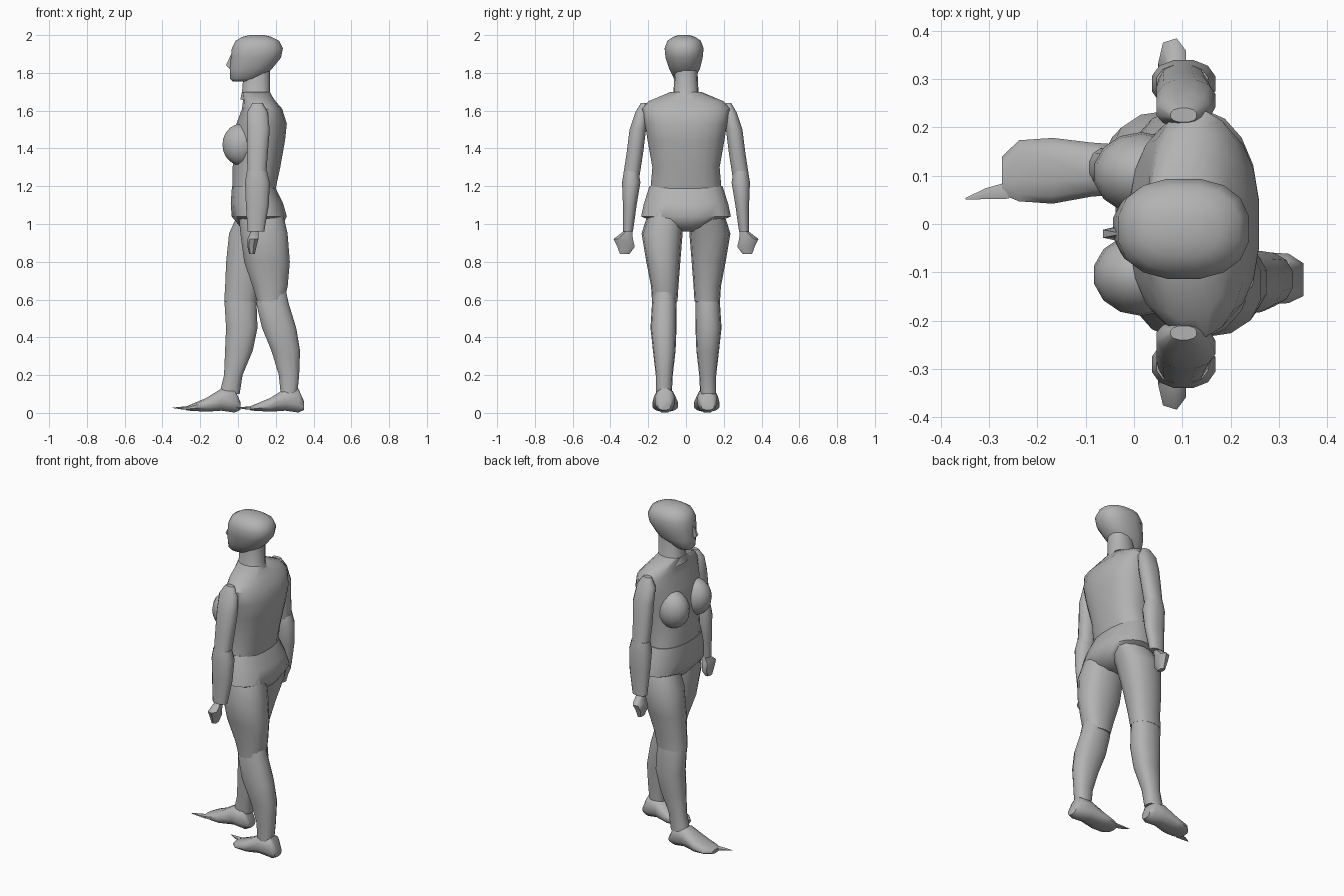
import bpy
import bmesh
import math
from mathutils import Vector

if "Cube" in bpy.data.objects:
    bpy.data.objects.remove(bpy.data.objects["Cube"], do_unlink=True)

# Single matte colour for the whole mannequin
GREY = (0.45, 0.45, 0.45, 1)
grey = bpy.data.materials.new("neutral grey")
grey.use_nodes = True
grey.diffuse_color = GREY
grey.node_tree.nodes["Principled BSDF"].inputs["Base Color"].default_value = GREY


def finish(name, bm, angle=50):
    """Turn a bmesh into a smooth shaded object."""
    bmesh.ops.recalc_face_normals(bm, faces=bm.faces)
    mesh = bpy.data.meshes.new(name)
    bm.to_mesh(mesh)
    bm.free()
    mesh.materials.append(grey)
    obj = bpy.data.objects.new(name, mesh)
    bpy.context.collection.objects.link(obj)
    bpy.ops.object.select_all(action="DESELECT")
    obj.select_set(True)
    bpy.context.view_layer.objects.active = obj
    bpy.ops.object.shade_smooth_by_angle(angle=math.radians(angle))
    return obj


def loft(name, rows, sides=14, along="z", power=0.85, flip=1, shift=0):
    """Skin rounded sections; a row is position, then low and high of both other axes."""
    bm = bmesh.new()
    rings = []
    for pos, a0, a1, b0, b1 in rows:
        ring = []
        for i in range(sides):
            t = math.tau * (i + 0.5) / sides
            c, s = math.cos(t), math.sin(t)
            c = math.copysign(abs(c) ** power, c)
            s = math.copysign(abs(s) ** power, s)
            a = (a0 + a1) / 2 + c * (a1 - a0) / 2
            b = (b0 + b1) / 2 + s * (b1 - b0) / 2
            point = Vector((a, b, pos)) if along == "z" else Vector((pos, a, b))
            point.x += shift
            point.y *= flip
            ring.append(bm.verts.new(point))
        rings.append(ring)
    for low, high in zip(rings, rings[1:]):
        for i in range(sides):
            j = (i + 1) % sides
            bm.faces.new((low[i], low[j], high[j], high[i]))
    bm.faces.new(rings[0])
    bm.faces.new(rings[-1])
    return finish(name, bm)


def centred(rows):
    """Expand rows that give only a half width across y."""
    return [(z, x0, x1, -half, half) for z, x0, x1, half in rows]


def ellipsoid(name, centre, radii):
    bm = bmesh.new()
    bmesh.ops.create_uvsphere(bm, u_segments=14, v_segments=10, radius=1)
    for v in bm.verts:
        v.co = Vector(centre) + Vector(p * r for p, r in zip(v.co, radii))
    return finish(name, bm)


# Head, nose and neck (the figure walks towards -x)
loft("head", [
    (1.755, -.03, .06, -.045, .03),
    (1.77, -.045, .12, -.065, .045),
    (1.82, -.045, .18, -.09, .075),
    (1.88, -.04, .23, -.11, .09),
    (1.93, -.035, .24, -.115, .095),
    (1.97, -.015, .22, -.1, .08),
    (1.99, .02, .18, -.07, .05),
    (2, .06, .14, -.04, .02)], sides=16)
loft("nose", [
    (1.815, -.04, -.02, -.03, -.01),
    (1.84, -.068, 0, -.035, -.005),
    (1.9, -.038, 0, -.025, -.015)], sides=6)
loft("neck", centred([
    (1.66, .01, .19, .085),
    (1.7, .02, .17, .066),
    (1.83, .03, .17, .06)]))

# Torso and chest
loft("torso", centred([
    (1.185, -.03, .2, .19),
    (1.3, -.03, .225, .18),
    (1.44, -.015, .25, .205),
    (1.53, -.01, .26, .22),
    (1.61, .02, .235, .235),
    (1.65, .025, .2, .2),
    (1.7, .02, .165, .08)]), sides=20)
for side, flip in (("left", -1), ("right", 1)):
    ellipsoid(side + "_breast", (.015, flip * .105, 1.42), (.1, .085, .11))

# Pelvis with tapered crotch
loft("pelvis", centred([
    (.96, .06, .17, .05),
    (.985, .01, .23, .11),
    (1.04, -.035, .26, .24),
    (1.11, -.04, .24, .225),
    (1.2, -.033, .195, .195)]), sides=20)

# Arms and hands, mirrored across the body
for side, flip in (("left", -1), ("right", 1)):
    loft(side + "_upper_arm", [
        (1.25, .05, .15, .245, .335),
        (1.38, .045, .16, .225, .315),
        (1.5, .045, .17, .21, .3),
        (1.59, .045, .16, .2, .27),
        (1.64, .075, .13, .21, .24)], sides=12, flip=flip)
    loft(side + "_forearm", [
        (.96, .05, .14, .28, .335),
        (1.1, .04, .165, .26, .335),
        (1.22, .035, .17, .24, .34),
        (1.28, .045, .155, .25, .33)], sides=12, flip=flip)
    loft(side + "_hand", [
        (.84, .06, .09, .3, .35),
        (.88, .05, .1, .27, .365),
        (.92, .05, .11, .28, .385),
        (.97, .07, .11, .285, .32)], sides=7, flip=flip)

# Legs share widths and heights, while the stride sets depth
THIGH = [(.59, .045, .18), (.67, .04, .185), (.8, .03, .21), (.95, .018, .235), (1.06, .01, .2)]
SHIN = [(.1, .075, .16), (.2, .07, .16), (.33, .055, .175), (.45, .05, .188), (.58, .05, .18), (.67, .06, .17)]
STRIDES = {
    "right": (1, 0.012,
              [(-.075, .1), (-.07, .115), (-.065, .15), (-.05, .2), (0, .24)],
              [(-.1, .01), (-.075, .025), (-.07, .08), (-.065, .105), (-.073, .1), (-.06, .09)]),
    "left": (-1, 0.35,
             [(.1, .245), (.075, .265), (.03, .277), (.01, .265), (0, .24)],
             [(.225, .315), (.215, .325), (.175, .33), (.125, .31), (.095, .27), (.12, .25)]),
}
for side, (flip, heel, thigh_depth, shin_depth) in STRIDES.items():
    for part, widths, depths in (("thigh", THIGH, thigh_depth), ("shin", SHIN, shin_depth)):
        rows = [(z, x0, x1, y0, y1) for (z, y0, y1), (x0, x1) in zip(widths, depths)]
        loft(f"{side}_{part}", rows, flip=flip)
    # Foot measured forward from the heel, with a pointed big toe
    loft(side + "_foot", [
        (-.285, .06, .14, .012, .035),
        (-.25, .045, .175, .01, .05),
        (-.18, .04, .18, .005, .08),
        (-.1, .055, .17, .01, .13),
        (-.03, .06, .165, 0, .13),
        (0, .08, .15, .015, .06)], sides=12, along="x", flip=flip, shift=heel)
    loft(side + "_toe", [
        (-.36, .05, .054, .026, .028),
        (-.32, .05, .075, .02, .032),
        (-.27, .05, .09, .015, .035)], sides=6, along="x", flip=flip, shift=heel)
